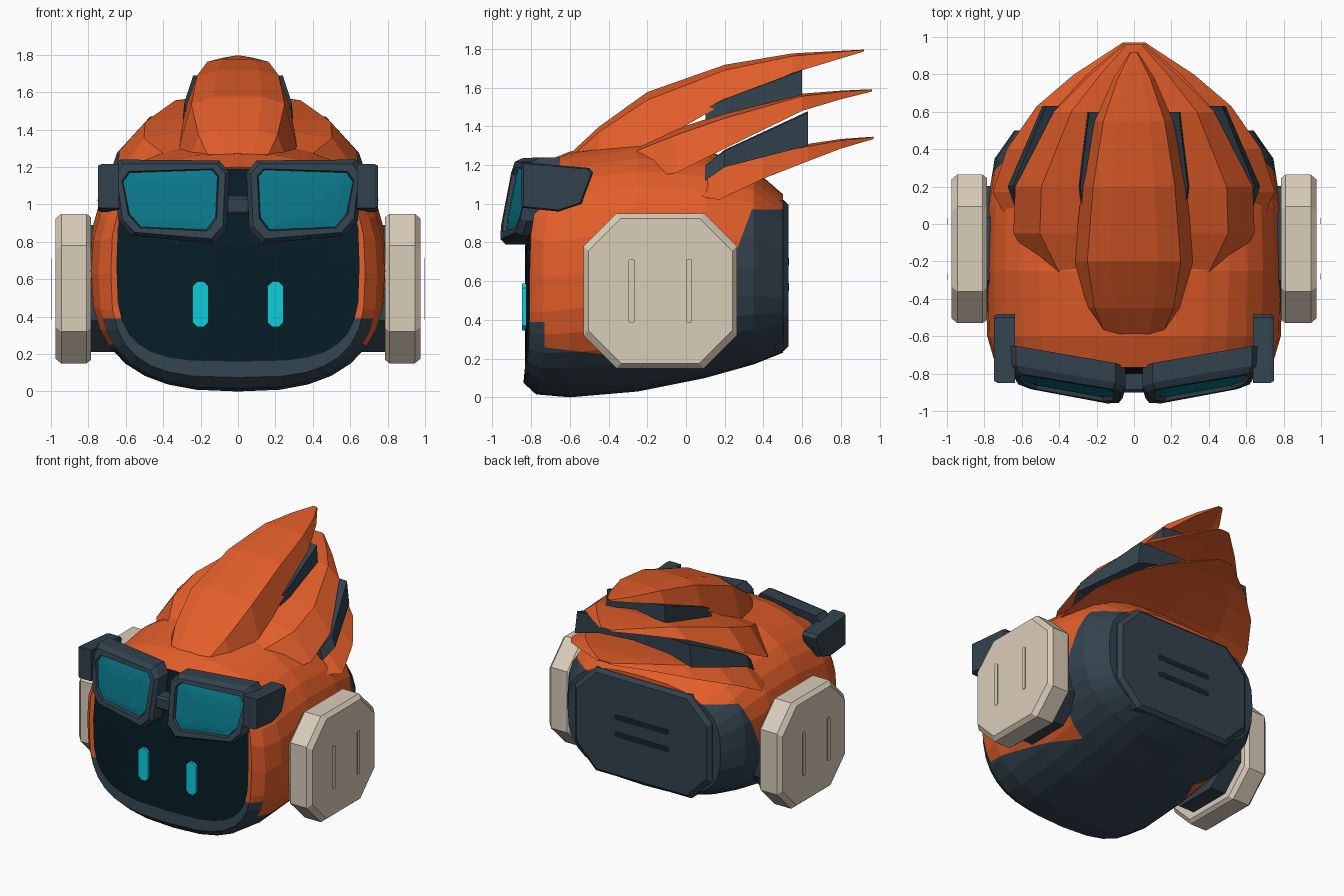
import bpy, bmesh
from math import sin, cos, pi

cube = bpy.data.objects.get("Cube")
if cube:
    bpy.data.objects.remove(cube, do_unlink=True)


def material(name, rgb):
    m = bpy.data.materials.new(name)
    m.use_nodes = True
    color = (*rgb, 1)
    m.diffuse_color = color
    node = next(n for n in m.node_tree.nodes if n.type == "BSDF_PRINCIPLED")
    node.inputs["Base Color"].default_value = color
    node.inputs["Roughness"].default_value = 0.7
    return m


ORANGE = material("orange", (0.77, 0.112, 0.023))
SLATE = material("slate", (0.032, 0.055, 0.076))
NAVY = material("screen navy", (0.002, 0.012, 0.020))
CREAM = material("cream", (0.70, 0.61, 0.49))
TEAL = material("lens teal", (0.003, 0.185, 0.25))
CYAN = material("eye cyan", (0.004, 0.62, 0.71))
BLACK = material("slot black", (0.010, 0.016, 0.022))


def finish(name, bm, mats, rule=None):
    bmesh.ops.recalc_face_normals(bm, faces=bm.faces)
    if rule:
        for f in bm.faces:
            f.material_index = rule(f.calc_center_median())
    mesh = bpy.data.meshes.new(name)
    bm.to_mesh(mesh)
    bm.free()
    for m in mats:
        mesh.materials.append(m)
    ob = bpy.data.objects.new(name, mesh)
    bpy.context.collection.objects.link(ob)
    return ob


def loft_mesh(rings, caps=(True, True)):
    """Skin closed rings of equal length."""
    bm = bmesh.new()
    loops = [[bm.verts.new(p) for p in r] for r in rings]
    n = len(loops[0])
    for a, b in zip(loops, loops[1:]):
        for i in range(n):
            j = (i + 1) % n
            bm.faces.new((a[i], a[j], b[j], b[i]))
    if caps[0]:
        bm.faces.new(loops[0])
    if caps[1]:
        bm.faces.new(loops[-1])
    return bm


def octagon(cx, cz, hw, hh, cut):
    """Rectangle with cut corners, as 2D points."""
    pts = [(hw - cut, hh), (hw, hh - cut), (hw, cut - hh), (hw - cut, -hh)]
    pts += [(-u, -v) for u, v in pts]
    return [(cx + u, cz + v) for u, v in pts]


def slab_y(name, y0, y1, cx, cz, hw, hh, cut, mat, bevel=0.0):
    """Cut-corner slab facing along y; the bevel narrows its y1 side."""
    big = octagon(cx, cz, hw, hh, cut)
    small = octagon(cx, cz, hw - bevel, hh - bevel, cut)
    ymid = y1 - bevel if y1 > y0 else y1 + bevel
    rings = [[(u, y, v) for u, v in p] for p, y in ((big, y0), (big, ymid), (small, y1))]
    if not bevel:
        rings.pop()
    return finish(name, loft_mesh(rings), [mat])


# Head: superellipse sections (y, half width, bottom, top, squareness), front to back
HEAD = [(-0.832, 0.65, 0.16, 1.19, 3.5), (-0.84, 0.68, 0.075, 1.20, 3.1),
        (-0.775, 0.745, 0.015, 1.23, 2.7), (-0.6, 0.785, 0.0, 1.27, 2.6),
        (-0.25, 0.795, 0.03, 1.32, 2.6), (0.1, 0.785, 0.10, 1.28, 2.6),
        (0.35, 0.745, 0.17, 1.18, 2.7), (0.5, 0.64, 0.23, 1.05, 2.8)]


def head_ring(y, w, zb, zt, power, shrink=1.0, n=32):
    def bulge(v):
        return (1 if v >= 0 else -1) * abs(v) ** (2 / power)

    ring = []
    for i in range(n):
        a = 2 * pi * i / n
        x = shrink * w * bulge(cos(a))
        z = (zb + zt) / 2 + shrink * (zt - zb) / 2 * bulge(sin(a))
        # The face curves back at the sides and leans back at the brow
        bend = 0.03 * (x / 0.66) ** 2 + 0.18 * max(0, z - 0.8) if y < -0.7 else 0
        ring.append((x, y + bend, z))
    return ring


def head_rule(c):
    floor = 0.39 if c.y < -0.73 else 0.24 - 0.12 * (c.y + 0.58)
    back = c.z < 0.97 and c.y > 0.34 - 0.37 * (0.97 - c.z)
    return 1 if c.z < floor or back else 0


bm = loft_mesh([head_ring(*s) for s in HEAD], (False, True))
for co, no in (((0, -0.58, 0.24), (0, 0.12, 1)), ((0, 0, 0.97), (0, 0, 1)), ((0, 0.34, 0.97), (0, 1, -0.37)),
               ((0, -0.73, 0), (0, 1, 0)), ((0, 0, 0.39), (0, 0, 1))):
    bmesh.ops.bisect_plane(bm, geom=bm.verts[:] + bm.edges[:] + bm.faces[:], plane_co=co, plane_no=no, dist=1e-5)
finish("head", bm, [ORANGE, SLATE], head_rule)

# Curved screen and eyes
finish("screen", loft_mesh([head_ring(*HEAD[0], k) for k in (1, 0.75, 0.5, 0.2)], (False, True)), [NAVY])
for s, side in ((1, "left"), (-1, "right")):
    slab_y(side + "_eye", -0.825, -0.848, s * 0.2, 0.467, 0.042, 0.122, 0.025, CYAN)

# Back plate with two vent slots
slab_y("back_plate", 0.46, 0.53, 0, 0.63, 0.57, 0.39, 0.17, SLATE, 0.025)
for k, z in enumerate((0.57, 0.70)):
    slab_y("vent_slot_%d" % k, 0.527, 0.532, 0, z, 0.23, 0.02, 0.015, BLACK)


# Swept hair: arched hoods (y, half width, top, side edge) running to a point
def hood(name, sections, mat, shoulder=0.78, drop=0.15):
    rings = []
    for y, w, zt, zl in sections:
        h = zt - zl
        half = [(0.4 * w, zt - 0.01 * h), (shoulder * w, zt - drop * h), (w, zl), (0.6 * w, zl + 0.3 * h)]
        loop = half + [(0, zl + 0.42 * h)] + [(-u, v) for u, v in reversed(half)]
        rings.append([(u, y, v) for u, v in loop])
    return finish(name, loft_mesh(rings), [mat])


hood("upper_hair", [(-0.62, 0.18, 1.24, 1.1), (-0.45, 0.27, 1.40, 1.2), (-0.2, 0.32, 1.58, 1.29),
                    (0.2, 0.28, 1.72, 1.52), (0.55, 0.21, 1.778, 1.675),
                    (0.78, 0.11, 1.79, 1.745), (0.92, 0.02, 1.797, 1.787)], ORANGE)
hood("middle_hair", [(-0.28, 0.5, 1.29, 1.12), (-0.05, 0.645, 1.39, 1.16), (0.2, 0.635, 1.47, 1.285),
                     (0.6, 0.43, 1.57, 1.48), (0.8, 0.23, 1.585, 1.54), (0.96, 0.05, 1.592, 1.58)], ORANGE)
hood("lower_hair", [(0.06, 0.7, 1.18, 1.04), (0.17, 0.755, 1.225, 1.02), (0.4, 0.68, 1.27, 1.13),
                    (0.63, 0.52, 1.31, 1.22), (0.8, 0.32, 1.335, 1.285), (0.97, 0.06, 1.347, 1.335)], ORANGE)
hood("upper_underlayer", [(0.1, 0.29, 1.5, 1.36), (0.2, 0.3, 1.55, 1.4), (0.6, 0.25, 1.70, 1.52)],
     SLATE, 0.96, 0.06)
hood("middle_underlayer", [(0.1, 0.64, 1.2, 1.12), (0.2, 0.675, 1.28, 1.19), (0.63, 0.49, 1.48, 1.3)],
     SLATE, 0.96, 0.06)

# Goggles: tilted, wrapped frames with recessed lenses
OUTER = [(0.045, 1.17), (0.10, 1.235), (0.63, 1.24), (0.665, 1.19),
         (0.64, 0.91), (0.57, 0.835), (0.13, 0.79), (0.06, 0.86)]
INNER = [(0.11, 1.15), (0.14, 1.185), (0.58, 1.17), (0.615, 1.12),
         (0.58, 0.95), (0.52, 0.88), (0.17, 0.865), (0.12, 0.93)]


def goggle_ring(s, t, depth, shrink=1.0):
    ring = []
    for (ax, az), (bx, bz) in zip(OUTER, INNER):
        x, z = ax + (bx - ax) * t, az + (bz - az) * t
        x, z = 0.36 + (x - 0.36) * shrink, 1.02 + (z - 1.02) * shrink
        y = -0.97 + 0.2 * (z - 0.8) + 0.17 * (x - 0.1) + depth
        ring.append((s * x, y, z))
    return ring


for s, side in ((1, "left"), (-1, "right")):
    steps = [(1, 0.14), (0, 0.14), (0, 0.035), (0.35, 0), (0.9, 0), (1, 0.03)]
    finish(side + "_goggle_frame", loft_mesh([goggle_ring(s, t, d) for t, d in steps], (False, False)), [SLATE])
    lens = [goggle_ring(s, 1, d, k) for d, k in ((0.02, 1), (0.012, 0.75), (0.008, 0.4))]
    finish(side + "_lens", loft_mesh(lens, (False, True)), [TEAL])

    # Temple arm
    arm = [(-0.85, 1.215), (-0.5, 1.185), (-0.48, 1.16), (-0.54, 1.0), (-0.66, 0.96), (-0.85, 0.98)]
    rings = [[(s * x, -0.66 + (y + 0.66) * k, 1.09 + (z - 1.09) * k) for y, z in arm]
             for x, k in ((0.635, 1), (0.73, 1), (0.748, 0.94))]
    finish(side + "_temple_arm", loft_mesh(rings), [SLATE])

    # Ear pod, its mount and two thin outer bars
    def ear(name, steps, mat, cy=-0.133, hw=0.397, hh=0.4, cut=0.17):
        rings = [[(s * x, u, v) for u, v in octagon(cy, 0.55, hw - d, hh - d, cut)] for x, d in steps]
        finish(side + name, loft_mesh(rings), [mat])

    ear("_ear_pod", [(0.785, 0.02), (0.81, 0), (0.945, 0), (0.975, 0.025)], CREAM)
    ear("_ear_mount", [(0.66, 0.06), (0.788, 0.06)], SLATE)
    for k, y in enumerate((-0.28, 0.015)):
        ear("_ear_bar_%d" % k, [(0.997, 0), (1.0, 0)], CREAM, y, 0.016, 0.165, 0.008)

# Goggle bridge
slab_y("goggle_bridge", -0.80, -0.90, 0, 0.995, 0.075, 0.05, 0.015, SLATE, 0.015)
